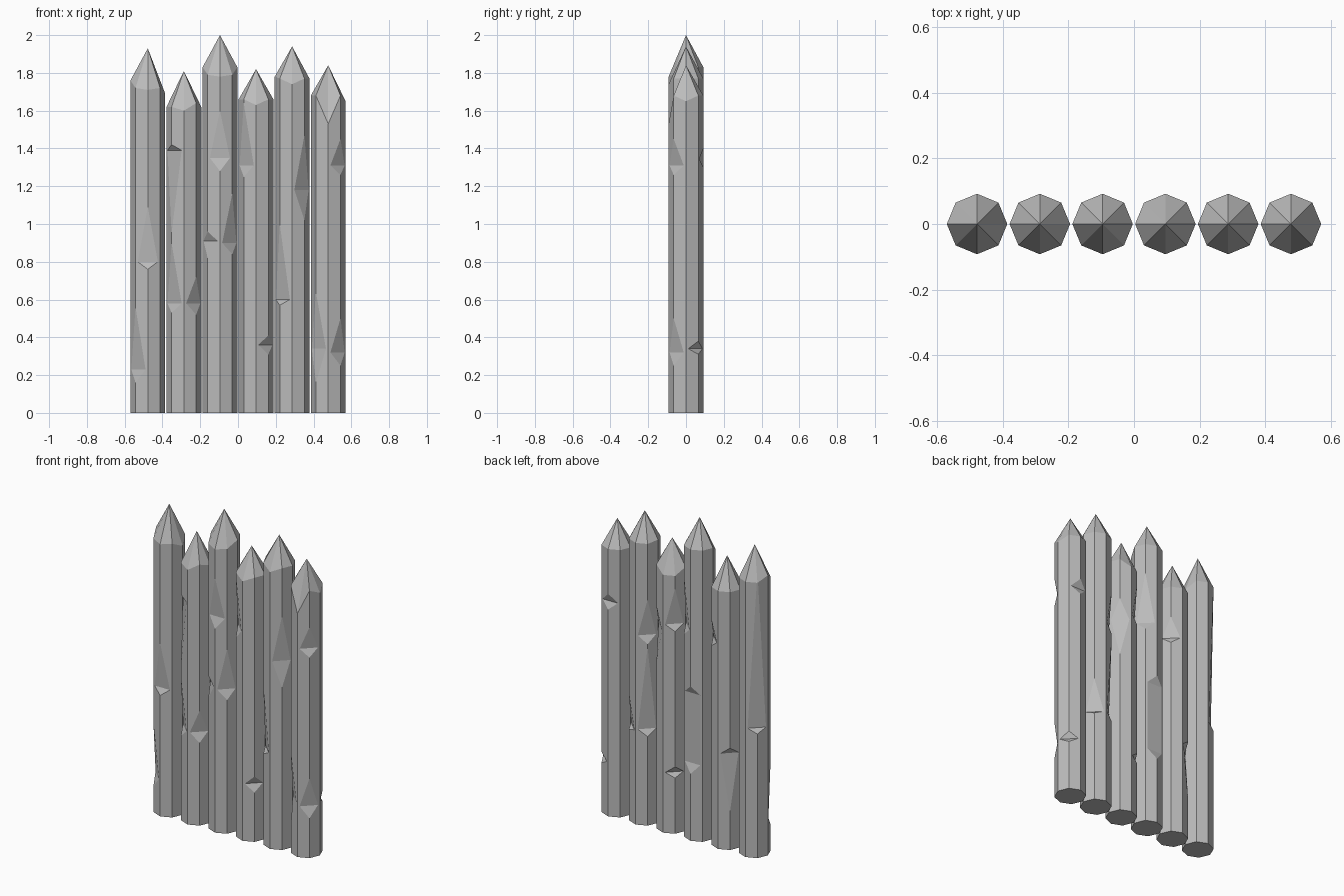
import bpy, bmesh
from math import cos, sin, pi

cube = bpy.data.objects.get("Cube")
if cube:
    bpy.data.objects.remove(cube)

RADIUS = 0.092
SPACING = 0.191
CHIP_DEPTH = 0.022

# Single weathered wood colour
wood = bpy.data.materials.new("grey_wood")
wood.use_nodes = True
grey = (0.5, 0.5, 0.5, 1)
wood.diffuse_color = grey
wood.node_tree.nodes["Principled BSDF"].inputs["Base Color"].default_value = grey

# The eight stake edges, counted round from the +x side
RIGHT, BACK_R, BACK, BACK_L, LEFT, FRONT_L, FRONT, FRONT_R = range(8)


def add_object(name, bm):
    bmesh.ops.recalc_face_normals(bm, faces=bm.faces)
    mesh = bpy.data.meshes.new(name)
    bm.to_mesh(mesh)
    bm.free()
    mesh.materials.append(wood)
    obj = bpy.data.objects.new(name, mesh)
    bpy.context.collection.objects.link(obj)
    return obj


def make_post(name, x, tip, shoulder, uneven):
    """Octagonal post with a sharpened tip and uneven shoulder."""
    bm = bmesh.new()
    low, high = [], []
    for edge in range(8):
        px, py = x + RADIUS * cos(edge * pi / 4), RADIUS * sin(edge * pi / 4)
        low.append(bm.verts.new((px, py, 0)))
        high.append(bm.verts.new((px, py, uneven.get(edge, shoulder))))
    apex = bm.verts.new((x, 0, tip))
    bm.faces.new(low[::-1])
    for i in range(8):
        j = (i + 1) % 8
        bm.faces.new((low[i], low[j], high[j], high[i]))
        bm.faces.new((high[i], high[j], apex))
    return add_object(name, bm)


def make_cutter(x, edge, top, *rest):
    """Wedge that chips one vertical edge: top, deepest height(s), bottom."""
    *deep, bottom = rest
    outer, inner = RADIUS + 0.03, RADIUS - CHIP_DEPTH
    profile = [(outer, top), (RADIUS, top)] + [(inner, z) for z in deep]
    profile += [(RADIUS, bottom), (outer, bottom)]
    c, s = cos(edge * pi / 4), sin(edge * pi / 4)
    bm = bmesh.new()
    sides = [[bm.verts.new((x + r * c - t * s, r * s + t * c, z)) for r, z in profile]
             for t in (-0.08, 0.08)]
    n = len(profile)
    bm.faces.new(sides[0])
    bm.faces.new(sides[1][::-1])
    for i in range(n):
        j = (i + 1) % n
        bm.faces.new((sides[0][i], sides[0][j], sides[1][j], sides[1][i]))
    cutter = add_object("chip_cutter", bm)
    cutter.hide_render = True
    return cutter


# Tip height, shoulder height, uneven shoulder corners, chips
stakes = [
    (1.93, 1.73, {LEFT: 1.76, FRONT_L: 1.72, FRONT: 1.71, FRONT_R: 1.72, RIGHT: 1.69},
     [(FRONT, 1.09, 0.8, 0.76), (FRONT_L, 0.56, 0.23, 0.16), (BACK_L, 1.8, 0.81, 0.78)]),
    (1.81, 1.62, {FRONT: 1.6, FRONT_R: 1.64},
     [(FRONT_L, 1.42, 1.39, 0.95), (FRONT_L, 0.9, 0.58, 0.53), (FRONT_R, 0.72, 0.58, 0.52),
      (BACK_R, 1.42, 1.29, 1.25), (BACK_L, 0.64, 0.6, 0.24)]),
    (2.0, 1.83, {FRONT_L: 1.79, FRONT: 1.78, FRONT_R: 1.79},
     [(FRONT, 1.6, 1.35, 1.28), (FRONT_L, 0.96, 0.91, 0.82), (FRONT_R, 1.16, 0.9, 0.84),
      (BACK_R, 1.64, 1.32, 1.27), (BACK, 0.97, 0.92, 0.48, 0.42)]),
    (1.82, 1.66, {FRONT: 1.63, BACK_L: 1.62, BACK: 1.62},
     [(FRONT_L, 1.64, 1.31, 1.25), (FRONT_R, 0.41, 0.36, 0.31), (BACK_L, 1.54, 1.31, 1.27),
      (BACK_L, 0.42, 0.38, 0.35), (BACK_R, 1.4, 1.27, 1.03)]),
    (1.94, 1.77, {FRONT: 1.74, LEFT: 1.78},
     [(FRONT_R, 1.47, 1.18, 1.02), (FRONT_L, 1.0, 0.6, 0.57), (BACK_L, 1.42, 1.19, 1.14),
      (BACK_L, 1.12, 0.6, 0.56), (BACK_R, 0.8, 0.59, 0.57)]),
    (1.84, 1.68, {FRONT: 1.53, RIGHT: 1.65},
     [(FRONT_R, 1.45, 1.31, 1.26), (FRONT_R, 0.5, 0.32, 0.25), (FRONT_L, 0.64, 0.34, 0.16),
      (BACK, 1.4, 1.345, 1.3), (BACK_R, 0.38, 0.34, 0.31)]),
]

for index, (tip, shoulder, uneven, chips) in enumerate(stakes):
    x = (index - 2.5) * SPACING
    post = make_post(f"stake_{index + 1}", x, tip, shoulder, uneven)
    cutters = [make_cutter(x, *chip) for chip in chips]
    for cutter in cutters:
        mod = post.modifiers.new("chip", "BOOLEAN")
        mod.operation = "DIFFERENCE"
        mod.solver = "EXACT"
        mod.object = cutter
    # Bake the chips into the stake and drop the cutters
    bpy.context.view_layer.update()
    graph = bpy.context.evaluated_depsgraph_get()
    carved = bpy.data.meshes.new_from_object(post.evaluated_get(graph))
    post.modifiers.clear()
    post.data = carved
    for cutter in cutters:
        bpy.data.objects.remove(cutter)
